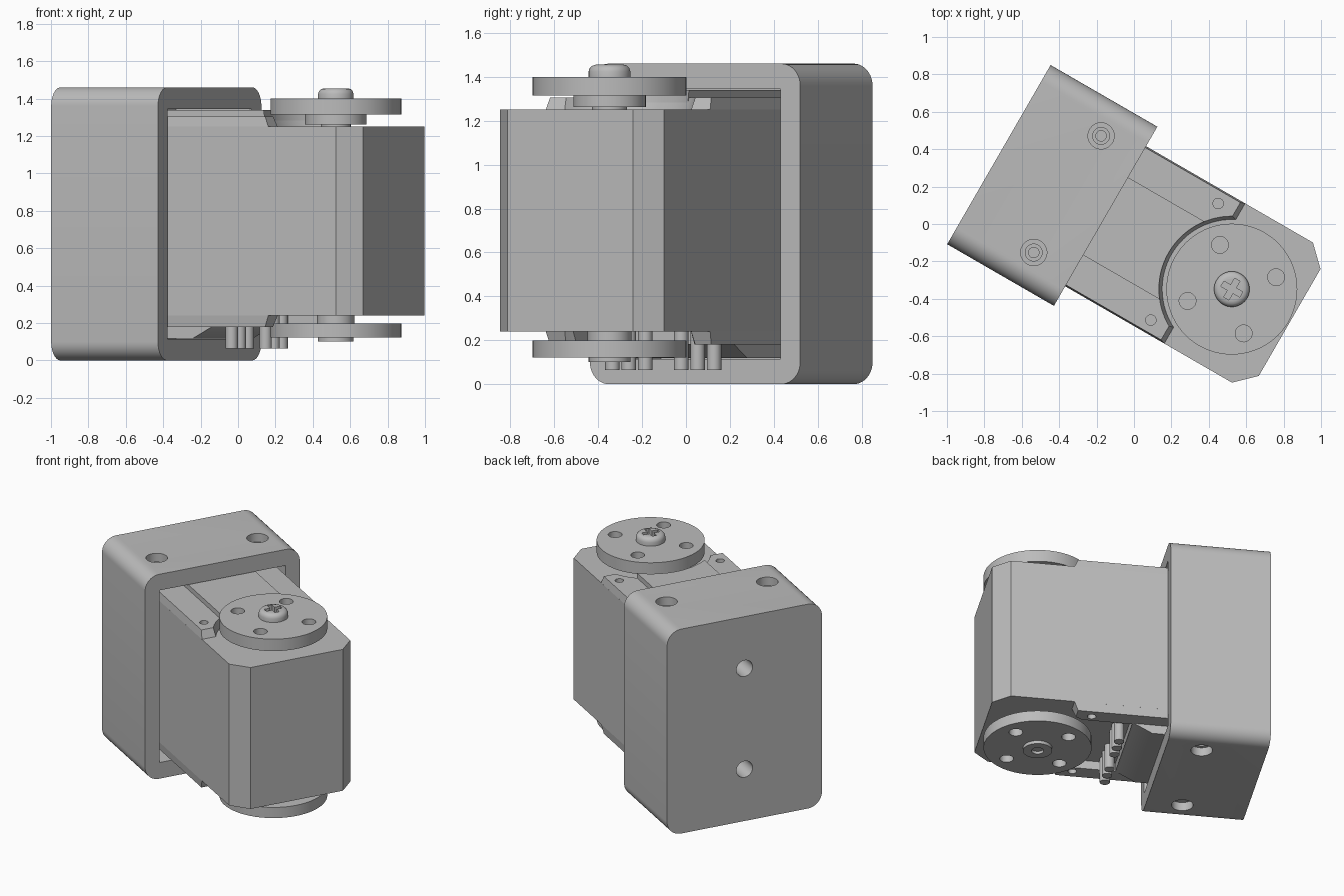
import bpy, bmesh, math
from mathutils import Matrix

default = bpy.data.objects.get("Cube")
if default:
    bpy.data.objects.remove(default, do_unlink=True)

grey = bpy.data.materials.new("plain grey")
grey.use_nodes = True
grey.diffuse_color = (0.5, 0.5, 0.5, 1)
grey.node_tree.nodes["Principled BSDF"].inputs["Base Color"].default_value = (0.5, 0.5, 0.5, 1)

# The model is built straight along +x, then turned into place
PLACE = Matrix.Rotation(math.radians(-30), 4, 'Z') @ Matrix.Translation((0, -0.04, 0))
HORN = 0.627      # axis of the output shaft
HALF = 0.4325     # half width of the motor case
BACK = -0.6       # rear end of the motor case, inside the bracket
MID = 0.73        # mid height of the bracket


def loft(name, rings):
    """Closed solid through a stack of matching point rings."""
    bm = bmesh.new()
    loops = [[bm.verts.new(p) for p in ring] for ring in rings]
    n = len(loops[0])
    for a, b in zip(loops, loops[1:]):
        for i in range(n):
            j = (i + 1) % n
            bm.faces.new((a[i], a[j], b[j], b[i]))
    bm.faces.new(loops[0][::-1])
    bm.faces.new(loops[-1])
    bmesh.ops.recalc_face_normals(bm, faces=bm.faces[:])
    bm.transform(PLACE)
    mesh = bpy.data.meshes.new(name)
    bm.to_mesh(mesh)
    bm.free()
    mesh.materials.append(grey)
    obj = bpy.data.objects.new(name, mesh)
    bpy.context.collection.objects.link(obj)
    return obj


def flat(points, z):
    return [(x, y, z) for x, y in points]


def box(name, x0, x1, half, z0, z1):
    outline = [(x0, -half), (x1, -half), (x1, half), (x0, half)]
    return loft(name, [flat(outline, z0), flat(outline, z1)])


def turned(name, x, y, profile, sides=48):
    """Round part about a vertical axis; profile is (radius, height)."""
    turn = [math.tau * i / sides for i in range(sides)]
    return loft(name, [[(x + r * math.cos(t), y + r * math.sin(t), z) for t in turn]
                       for r, z in profile])


def cut(obj, cutters):
    for cutter in cutters:
        cutter.hide_render = True
        mod = obj.modifiers.new("cut", 'BOOLEAN')
        mod.operation = 'DIFFERENCE'
        mod.solver = 'EXACT'
        mod.object = cutter
        bpy.context.view_layer.objects.active = obj
        bpy.ops.object.modifier_apply(modifier=mod.name)
        bpy.data.objects.remove(cutter, do_unlink=True)


def hugging(half, radius, tip=None):
    """Outline of a plate whose front end curves round the output disc."""
    if tip is None:
        a = math.pi - math.asin(half / radius)
    else:
        a = math.acos((tip - HORN) / radius)
    pts = [(BACK, -half)]
    if tip is not None:
        pts.append((tip, -half))
    steps = 32
    for i in range(steps + 1):
        t = math.tau - a + (2 * a - math.tau) * i / steps
        pts.append((HORN + radius * math.cos(t), radius * math.sin(t)))
    if tip is not None:
        pts.append((tip, half))
    return pts + [(BACK, half)]


# Bracket: rounded block with a pocket for the motor
ring = []
for cy, cz, start in ((0.453, 1.36, 0), (-0.453, 1.36, 90), (-0.453, 0.1, 180), (0.453, 0.1, 270)):
    for i in range(11):
        t = math.radians(start + 9 * i)
        ring.append((cy + 0.1 * math.cos(t), cz + 0.1 * math.sin(t)))
bracket = loft("bracket", [[(x, y, z) for y, z in ring] for x in (-0.811, -0.152)])
cut(bracket, [box("pocket", -0.62, 0, 0.45, 0.115, 1.345)])

# Counterbored screw holes, top and bottom
for y in (-0.36, 0.36):
    cut(bracket, [
        turned("top_hole", -0.388, y, [(0.045, 1.3), (0.045, 1.4), (0.07, 1.4), (0.07, 1.5)]),
        turned("base_hole", -0.388, y, [(0.07, -0.04), (0.07, 0.06), (0.045, 0.06), (0.045, 0.16)])])

# Rear mounting holes
for z in (MID - 0.36, MID + 0.36):
    circle = [(0.058 * math.cos(math.tau * i / 32), z + 0.058 * math.sin(math.tau * i / 32))
              for i in range(32)]
    cut(bracket, [loft("rear_hole", [[(x, y, h) for y, h in circle] for x in (-0.9, -0.605)])])

# Motor case with clipped front corners
case = [(BACK, -HALF), (0.878, -HALF), (0.984, -0.33), (0.984, 0.33), (0.878, HALF), (BACK, HALF)]
loft("motor_case", [flat(case, 0.24), flat(case, 1.25)])

# Raised shoulders on both ends of the case, with small screw holes
wide, narrow = hugging(HALF, 0.372, 0.46), hugging(0.424, 0.39, 0.435)
upper = loft("upper_shoulder", [flat(wide, 1.249), flat(narrow, 1.305)])
lower = loft("lower_shoulder", [flat(narrow, 0.18), flat(wide, 0.241)])
cut(lower, [box("connector_recess", 0.06, 0.6, 0.31, 0.1, 0.3)])
for x in (0.335, -0.388):
    for y in (-0.36, 0.36):
        cut(upper, [turned("small_hole", x, y, [(0.028, 1.26), (0.028, 1.35)], 24)])
        cut(lower, [turned("small_hole", x, y, [(0.028, 0.1), (0.028, 0.23)], 24)])

# Raised centre strip on top
loft("centre_strip", [flat(hugging(0.24, 0.38), 1.26), flat(hugging(0.24, 0.39), 1.34)])

# Sloped cover and connector pins underneath
slope = [(BACK, 0.118), (-0.07, 0.118), (0.058, 0.185), (0.058, 0.235), (BACK, 0.235)]
loft("sloped_cover", [[(x, y, z) for x, z in slope] for y in (-0.322, 0.322)])
for side in (-1, 1):
    for i in range(3):
        turned("connector_pin", 0.138, side * (0.095 + 0.086 * i), [(0.033, 0.065), (0.033, 0.245)], 24)

# Output discs with four holes each
for name, z0, z1 in (("upper_disc", 1.315, 1.4), ("lower_disc", 0.122, 0.198)):
    disc = turned(name, HORN, 0, [(0.35, z0), (0.35, z1)], 72)
    for k in range(4):
        t = math.radians(45 + 90 * k)
        cut(disc, [turned("disc_hole", HORN + 0.245 * math.cos(t), 0.245 * math.sin(t),
                          [(0.045, z0 - 0.05), (0.045, z1 + 0.05)], 32)])

# Hubs between discs and case
turned("upper_hub", HORN, 0, [(0.08, 1.245), (0.08, 1.262), (0.165, 1.262), (0.165, 1.318)])
turned("lower_hub", HORN, 0, [(0.1, 0.195), (0.1, 0.245)])

# Screw head with a cross slot
screw = turned("screw_head", HORN, 0, [(0.095, 1.395), (0.095, 1.425), (0.09, 1.44),
                                       (0.08, 1.45), (0.065, 1.455)])
a, b = 0.016, 0.058
cross = [(b, -a), (b, a), (a, a), (a, b), (-a, b), (-a, a),
         (-b, a), (-b, -a), (-a, -a), (-a, -b), (a, -b), (a, -a)]
cross = [(HORN + x, y) for x, y in cross]
cut(screw, [loft("slot", [flat(cross, 1.415), flat(cross, 1.5)])])

# Lower end cap with a centre hole
cap = turned("lower_cap", HORN, 0, [(0.095, 0.1), (0.095, 0.125)])
cut(cap, [turned("cap_hole", HORN, 0, [(0.04, 0.05), (0.04, 0.119)], 32)])

# Smooth rounded walls, keep edges sharp
bpy.ops.object.select_all(action='DESELECT')
for obj in bpy.context.collection.objects:
    if obj.type == 'MESH' and obj.data.materials and obj.data.materials[0] == grey:
        obj.select_set(True)
        bpy.context.view_layer.objects.active = obj
bpy.ops.object.shade_smooth_by_angle(angle=math.radians(30))
